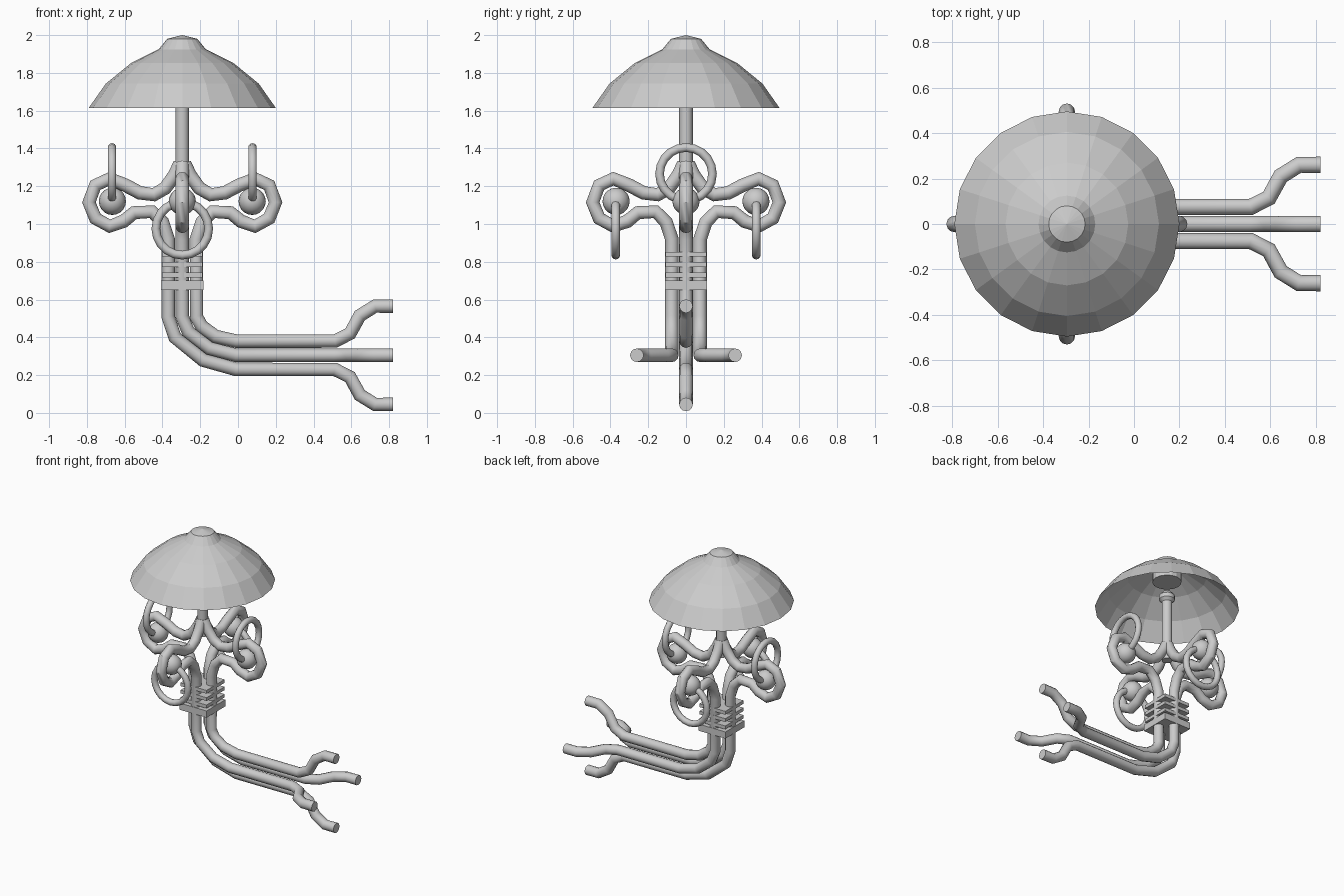
import bpy, bmesh, math

if "Cube" in bpy.data.objects:
    bpy.data.objects.remove(bpy.data.objects["Cube"])

CX = -0.295   # lamp axis
TUBE = 0.036


def smooth(ob, deg=38):
    bpy.ops.object.select_all(action='DESELECT')
    ob.select_set(True)
    bpy.context.view_layer.objects.active = ob
    bpy.ops.object.shade_smooth_by_angle(angle=math.radians(deg))


def tube(name, pts, radius):
    cu = bpy.data.curves.new(name, 'CURVE')
    cu.dimensions = '3D'
    cu.bevel_depth = radius
    cu.bevel_resolution = 4
    cu.use_fill_caps = True
    sp = cu.splines.new('POLY')
    sp.points.add(len(pts) - 1)
    for p, co in zip(sp.points, pts):
        p.co = (*co, 1)
    ob = bpy.data.objects.new(name, cu)
    bpy.context.collection.objects.link(ob)
    bpy.ops.object.select_all(action='DESELECT')
    ob.select_set(True)
    bpy.context.view_layer.objects.active = ob
    bpy.ops.object.convert(target='MESH')
    smooth(bpy.context.object)


def lathe(name, profile, n):
    bm = bmesh.new()
    vs = [bm.verts.new((r, 0, z)) for r, z in profile]
    es = [bm.edges.new(e) for e in zip(vs, vs[1:])]
    bmesh.ops.spin(bm, geom=vs + es, cent=(0, 0, 0), axis=(0, 0, 1),
                   angle=math.tau, steps=n)
    bmesh.ops.remove_doubles(bm, verts=bm.verts, dist=0.0005)
    bmesh.ops.recalc_face_normals(bm, faces=bm.faces)
    me = bpy.data.meshes.new(name)
    bm.to_mesh(me)
    bm.free()
    ob = bpy.data.objects.new(name, me)
    ob.location.x = CX
    bpy.context.collection.objects.link(ob)
    return ob


# Lampshade, with the cap hanging inside it
lathe("shade", [(0.495, 1.615), (0.405, 1.743), (0.27, 1.853), (0.125, 1.925),
                (0.08, 1.98), (0, 2.0)], 20)
lathe("shade_cap", [(0, 1.82), (0.1, 1.82), (0.1, 1.92), (0, 1.92)], 16)

# Central stem with a socket knob on top
smooth(lathe("stem", [(0, 1.2), (TUBE, 1.2), (TUBE, 1.66), (0.055, 1.68),
                      (0.055, 1.71), (0.03, 1.74), (0, 1.74)], 12))

# Pipe loop profile: outward offset and height
LOOP = [(.075, .92), (.105, 1.01), (.16, 1.065), (.255, 1.06), (.31, 1.015),
        (.385, .988), (.46, 1.03), (.494, 1.115), (.46, 1.205), (.385, 1.24),
        (.3, 1.205), (.225, 1.165), (.15, 1.155), (.09, 1.19), (.04, 1.26),
        (.012, 1.32)]
# Splayed foot ends: distance along x and outward flare
FOOT = [(.82, .185), (.725, .185), (.645, .135), (.593, .04), (.513, 0)]

names = {(1, 0): "right", (-1, 0): "left", (0, 1): "back", (0, -1): "front"}
for (dx, dy), side in names.items():
    # Pipe: foot, sweep bend, riser and loop
    y = dy * 0.075
    pts = [(x, dy * (.075 + f), .305 + dx * (.075 + f)) for x, f in FOOT]
    pts += [(-.01, y, .305 + .075 * dx),
            (-.152 + .033 * dx, y, .342 + .063 * dx),
            (-.264 + .07 * dx, y, .43 + .03 * dx),
            (CX + .075 * dx, y, .51)]
    pts += [(CX + dx * o, dy * o, z) for o, z in LOOP]
    tube("pipe_" + side, pts, TUBE)

    # Ball in the middle of the loop
    bpy.ops.mesh.primitive_uv_sphere_add(segments=16, ring_count=10, radius=0.072,
                                         location=(CX + dx * .37, dy * .37, 1.12))
    bpy.context.object.name = "ball_" + side
    smooth(bpy.context.object)

    # Ring: stands up on the sides, hangs down at front and back
    rot = (0, math.pi / 2, 0) if dx else (math.pi / 2, 0, 0)
    bpy.ops.mesh.primitive_torus_add(
        major_segments=20, minor_segments=10, major_radius=0.14, minor_radius=0.023,
        location=(CX + dx * .372, dy * .372, 1.265 if dx else 0.975), rotation=rot)
    bpy.context.object.name = "ring_" + side
    smooth(bpy.context.object)

# Clamp plates round the risers
for i, (z, h, w) in enumerate([(.675, .05, .224), (.73, .025, .216),
                               (.785, .025, .216), (.84, .025, .216)]):
    bpy.ops.mesh.primitive_cube_add(size=1, location=(CX, 0, z))
    bpy.context.object.scale = (w, w, h)
    bpy.context.object.name = f"clamp_plate_{i + 1}"
